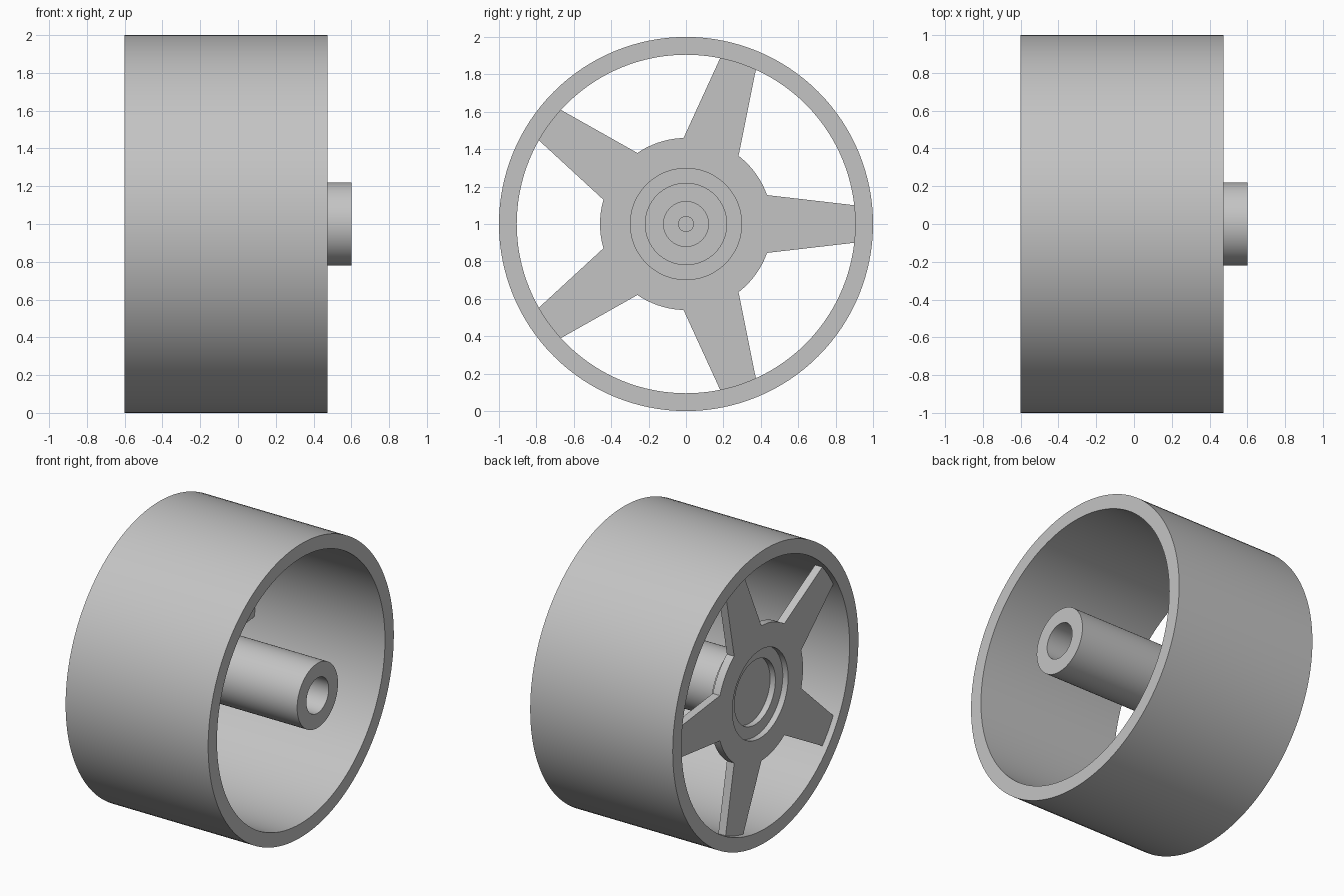
import bpy, bmesh, math
from mathutils import Matrix, Vector

cube = bpy.data.objects.get("Cube")
if cube:
    bpy.data.objects.remove(cube, do_unlink=True)

grey = bpy.data.materials.new("plain grey")
grey.use_nodes = True
colour = (0.55, 0.55, 0.55, 1)
grey.diffuse_color = colour
grey.node_tree.nodes["Principled BSDF"].inputs["Base Color"].default_value = colour

CENTRE = Matrix.Translation((0, 0, 1))
SPOKES = 5


def finish(name, bm):
    """Turn a bmesh into a grey object with sharp edges kept."""
    bmesh.ops.remove_doubles(bm, verts=bm.verts, dist=1e-5)
    bmesh.ops.recalc_face_normals(bm, faces=bm.faces)
    bm.transform(CENTRE)
    mesh = bpy.data.meshes.new(name)
    bm.to_mesh(mesh)
    bm.free()
    mesh.materials.append(grey)
    obj = bpy.data.objects.new(name, mesh)
    bpy.context.collection.objects.link(obj)
    bpy.ops.object.select_all(action="DESELECT")
    obj.select_set(True)
    bpy.context.view_layer.objects.active = obj
    bpy.ops.object.shade_smooth_by_angle(angle=math.radians(30))
    return obj


def lathe(name, profile, closed, steps=128):
    """Revolve (x, radius) points about the wheel axle."""
    bm = bmesh.new()
    verts = [bm.verts.new((x, 0, r)) for x, r in profile]
    edges = [bm.edges.new(pair) for pair in zip(verts, verts[1:])]
    if closed:
        edges.append(bm.edges.new((verts[-1], verts[0])))
    bmesh.ops.spin(bm, geom=verts + edges, cent=(0, 0, 0), axis=(1, 0, 0),
                   angle=math.tau, steps=steps)
    return finish(name, bm)


# Outer rim: a plain open band
rim_out, rim_in = -0.60, 0.475
lathe("rim", [(rim_out, 1), (rim_in, 1), (rim_in, 0.905), (rim_out, 0.905)], True)

# Hub: recessed disc, rear shoulder and long axle tube with a blind bore
face, back, shoulder, tip = -0.56, -0.505, -0.40, 0.60
lathe("hub", [
    (-0.48, 0), (-0.48, 0.22), (-0.52, 0.22), (-0.52, 0.30),
    (face, 0.30), (face, 0.46), (back, 0.46), (back, 0.30),
    (shoulder, 0.30), (shoulder, 0.22), (tip, 0.22), (tip, 0.12),
    (shoulder, 0.12), (shoulder, 0.04), (-0.44, 0.04), (-0.44, 0),
], False)

# Five tapered spokes running from the hub disc into the rim
bm = bmesh.new()
outline = [(0.36, -0.163), (0.92, -0.098), (0.92, 0.098), (0.36, 0.163)]
for i in range(SPOKES):
    turn = Matrix.Rotation(math.tau * i / SPOKES, 3, "X")
    spoke = bm.faces.new([bm.verts.new(turn @ Vector((face, y, z))) for y, z in outline])
    extruded = bmesh.ops.extrude_face_region(bm, geom=[spoke], use_keep_orig=True)
    moved = [v for v in extruded["geom"] if isinstance(v, bmesh.types.BMVert)]
    bmesh.ops.translate(bm, verts=moved, vec=(back - face, 0, 0))
finish("spokes", bm)
